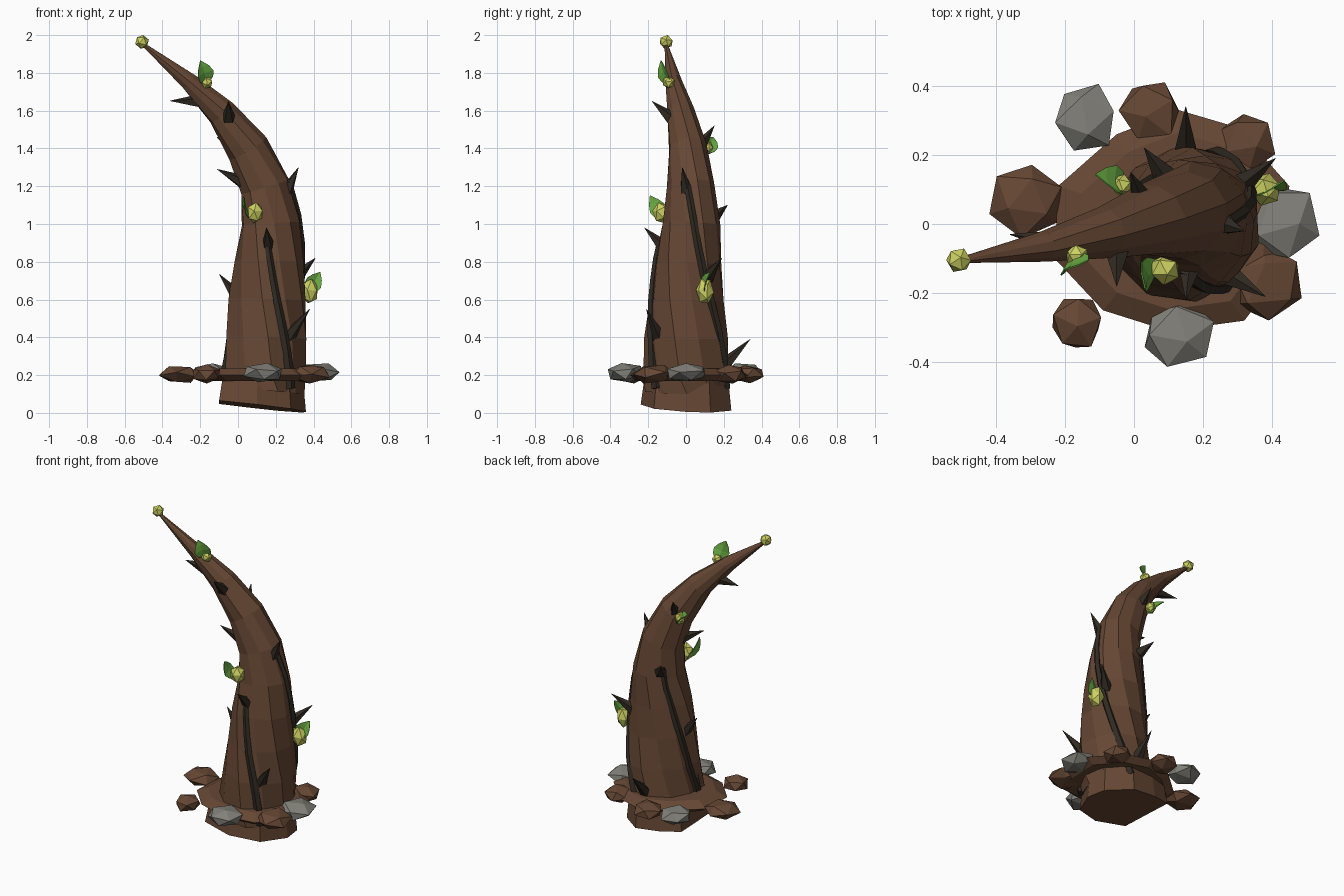
import bpy
import bmesh
import math
import random
from mathutils import Euler, Matrix, Vector

random.seed(4)
if "Cube" in bpy.data.objects:
    bpy.data.objects.remove(bpy.data.objects["Cube"])


def material(name, color):
    m = bpy.data.materials.new(name)
    m.use_nodes = True
    m.diffuse_color = (*color, 1)
    bsdf = next(n for n in m.node_tree.nodes if n.type == "BSDF_PRINCIPLED")
    bsdf.inputs["Base Color"].default_value = (*color, 1)
    return m


BROWN = material("bark brown", (0.132, 0.063, 0.034))
DARK = material("thorn black brown", (0.03, 0.023, 0.016))
GREY = material("stone grey", (0.22, 0.215, 0.19))
YELLOW = material("bud yellow", (0.6, 0.63, 0.12))
GREEN = material("leaf green", (0.14, 0.4, 0.055))


def finish(name, bm, mat):
    bmesh.ops.recalc_face_normals(bm, faces=bm.faces)
    mesh = bpy.data.meshes.new(name)
    bm.to_mesh(mesh)
    bm.free()
    mesh.materials.append(mat)
    ob = bpy.data.objects.new(name, mesh)
    bpy.context.collection.objects.link(ob)
    return ob


def skin(name, mat, loops):
    """Bridge rings of points and cap both ends."""
    bm = bmesh.new()
    rings = [[bm.verts.new(p) for p in loop] for loop in loops]
    for lo, hi in zip(rings, rings[1:]):
        for k in range(len(lo)):
            n = (k + 1) % len(lo)
            bm.faces.new((lo[k], lo[n], hi[n], hi[k]))
    bm.faces.new(rings[0][::-1])
    bm.faces.new(rings[-1])
    return finish(name, bm, mat)


def tube(name, mat, points, radii, sides, twist=0.0, rough=0.0):
    """Sweep a rough polygon along a path, turning it a little at each ring."""
    pts = [Vector(p) for p in points]
    column = [1 + random.uniform(-rough, rough) for _ in range(sides)]
    loops = []
    for i, (p, r) in enumerate(zip(pts, radii)):
        t = (pts[min(i + 1, len(pts) - 1)] - pts[max(i - 1, 0)]).normalized()
        a = Vector((0, 1, 0)).cross(t).normalized()
        b = t.cross(a)
        loop = []
        for k in range(sides):
            ang = math.tau * k / sides + twist * i
            rr = r * column[k] * (1 + random.uniform(-rough, rough) * 0.5)
            loop.append(p + (a * math.cos(ang) + b * math.sin(ang)) * rr)
        loops.append(loop)
    return skin(name, mat, loops)


def slab(name, mat, outline, levels):
    """Stack scaled copies of an outline; each level is scale, height, tilt x, tilt y."""
    mid = sum((Vector(p) for p in outline), Vector((0, 0))) / len(outline)
    loops = []
    for scale, z, tx, ty in levels:
        flat = [mid + (Vector(p) - mid) * scale for p in outline]
        loops.append([(p.x, p.y, z + tx * p.x + ty * p.y) for p in flat])
    return skin(name, mat, loops)


def ball(name, mat, centre, size, jitter=0.0):
    bm = bmesh.new()
    bmesh.ops.create_icosphere(bm, subdivisions=1, radius=1)
    turn = Euler([random.uniform(0, 6) for _ in range(3)]).to_matrix()
    for v in bm.verts:
        p = turn @ v.co * (1 + random.uniform(-jitter, jitter))
        v.co = Vector(centre) + Vector([p[i] * size[i] for i in range(3)])
    return finish(name, bm, mat)


def thorn(name, base, tip):
    base, tip = Vector(base), Vector(tip)
    axis = tip - base
    base = base - axis * 0.15
    bm = bmesh.new()
    bmesh.ops.create_cone(bm, cap_ends=True, segments=5, radius1=0.039,
                          radius2=0.001, depth=axis.length * 1.15)
    rot = axis.to_track_quat("Z", "Y").to_matrix().to_4x4()
    bm.transform(Matrix.Translation((base + tip) / 2) @ rot)
    return finish(name, bm, DARK)


def leaf(name, base, tip, normal, width):
    base, tip, up = Vector(base), Vector(tip), Vector(normal).normalized()
    along = tip - base
    side = along.cross(up).normalized()
    up = side.cross(along).normalized()
    bm = bmesh.new()
    rows = []
    for f, w in ((0, 0.15), (0.25, 0.85), (0.5, 1), (0.75, 0.65), (1, 0.04)):
        mid = base + along * f + up * math.sin(f * math.pi) * 0.012
        rows.append([bm.verts.new(mid + side * width * w * s + up * abs(s) * 0.012 * w)
                     for s in (-1, 0, 1)])
    for lo, hi in zip(rows, rows[1:]):
        for k in range(2):
            bm.faces.new((lo[k], lo[k + 1], hi[k + 1], hi[k]))
    ob = finish(name, bm, GREEN)
    ob.modifiers.new("thickness", "SOLIDIFY").thickness = 0.004
    return ob


# Bent, twisted trunk: x, y, z, radius
trunk = [
    (0.14, 0.005, 0.12, 0.22), (0.148, 0.005, 0.2, 0.225), (0.165, 0.01, 0.4, 0.217),
    (0.168, 0.01, 0.6, 0.203), (0.175, 0.015, 0.8, 0.183), (0.178, 0.03, 1.0, 0.158),
    (0.15, 0.03, 1.2, 0.133), (0.055, 0.01, 1.4, 0.11), (-0.085, -0.025, 1.59, 0.079),
    (-0.26, -0.065, 1.755, 0.047), (-0.5, -0.105, 1.95, 0.009)]
tube("trunk", BROWN, [p[:3] for p in trunk], [p[3] for p in trunk], 10, -0.17, 0.07)

# Wide root base with a slanted underside
slab("root_base", BROWN,
     [(-0.1, -0.2), (0.1, -0.24), (0.28, -0.17), (0.36, 0), (0.34, 0.13),
      (0.2, 0.24), (0.03, 0.23), (-0.1, 0.19)],
     [(1, 0.045, -0.11, -0.045), (0.92, 0.19, 0, 0)])

# Soil collar around the trunk
slab("soil", BROWN,
     [(-0.22, 0.11), (-0.23, -0.1), (-0.09, -0.25), (0.1, -0.31), (0.32, -0.28),
      (0.44, -0.12), (0.45, 0.11), (0.3, 0.28), (0.13, 0.33), (-0.05, 0.26)],
     [(0.86, 0.168, 0, 0), (1, 0.2, 0, 0), (0.8, 0.235, 0, 0)])


def on_trunk(z, degrees):
    """Point just inside the bark at a height and compass angle."""
    for a, b in zip(trunk, trunk[1:]):
        if a[2] <= z <= b[2]:
            f = (z - a[2]) / (b[2] - a[2])
            x, y, r = (a[i] + (b[i] - a[i]) * f for i in (0, 1, 3))
            ang = math.radians(degrees)
            return (x + r * 0.95 * math.cos(ang), y + r * 0.95 * math.sin(ang), z)


# Dark vines climbing around the trunk
for label, a0, a1, top in (("front", -50, -100, 0.93), ("left", 75, -10, 1.2),
                           ("back", 192, 130, 1.06)):
    steps = [i / 7 for i in range(8)]
    tube(label + "_vine", DARK,
         [on_trunk(0.13 + (top - 0.13) * f, a0 + (a1 - a0) * f) for f in steps],
         [0.028 - 0.01 * f for f in steps], 5)

# Thorns: base and tip
thorns = [
    ((-0.22, -0.05, 1.65), (-0.36, -0.03, 1.652)),
    ((-0.05, -0.09, 1.57), (-0.05, -0.18, 1.65)),
    ((0.02, 0.08, 1.42), (-0.01, 0.15, 1.52)),
    ((0.01, 0.0, 1.23), (-0.11, -0.03, 1.29)),
    ((0.26, 0.0, 1.18), (0.32, -0.02, 1.3)),
    ((0.08, 0.15, 1.04), (0.03, 0.22, 1.1)),
    ((0.16, -0.13, 0.89), (0.15, -0.22, 0.98)),
    ((0.32, 0.12, 0.73), (0.41, 0.19, 0.82)),
    ((-0.015, 0.02, 0.63), (-0.1, 0.03, 0.735)),
    ((0.28, -0.15, 0.42), (0.38, -0.21, 0.55)),
    ((0.15, 0.22, 0.27), (0.15, 0.34, 0.39)),
    ((-0.05, -0.03, 0.25), (-0.04, -0.03, 0.45))]
for i, (base, tip) in enumerate(thorns):
    thorn("thorn_%d" % (i + 1), base, tip)

# Buds
buds = [
    ("tip_bud", (-0.508, -0.105, 1.964), (0.038, 0.038, 0.038)),
    ("upper_bud", (-0.165, -0.092, 1.75), (0.034, 0.034, 0.034)),
    ("back_bud", (-0.035, 0.112, 1.405), (0.033, 0.033, 0.04)),
    ("front_bud", (0.09, -0.132, 1.06), (0.046, 0.046, 0.058)),
    ("side_bud", (0.38, 0.1, 0.645), (0.049, 0.049, 0.072))]
for name, centre, size in buds:
    ball(name, YELLOW, centre, size)

# Leaves beside the buds
leaf("upper_leaf", (-0.17, -0.08, 1.74), (-0.2, -0.13, 1.865), (0.4, -1, 0.3), 0.05)
leaf("back_leaf", (-0.02, 0.1, 1.37), (-0.11, 0.145, 1.46), (0.5, 0.6, 1), 0.045)
leaf("front_leaf", (0.075, -0.11, 1.03), (0.035, -0.19, 1.15), (-1, -0.1, -0.2), 0.047)
leaf("side_leaf", (0.36, 0.1, 0.63), (0.435, 0.125, 0.745), (0.2, -1, 0), 0.045)

# Rocks ringing the soil: x, y, half width, half depth
rocks = [
    (BROWN, -0.31, 0.07, 0.112, 0.108), (BROWN, 0.05, 0.325, 0.093, 0.098),
    (BROWN, 0.325, 0.235, 0.088, 0.088), (BROWN, 0.38, -0.17, 0.115, 0.118),
    (BROWN, -0.165, -0.285, 0.078, 0.083), (GREY, -0.14, 0.305, 0.098, 0.103),
    (GREY, 0.13, -0.32, 0.112, 0.1), (GREY, 0.43, 0.0, 0.112, 0.118)]
for i, (mat, x, y, w, d) in enumerate(rocks):
    kind = "stone" if mat is GREY else "clod"
    ball("%s_%d" % (kind, i + 1), mat, (x, y, 0.213 if mat is GREY else 0.205),
         (w, d, 0.052), 0.07)
